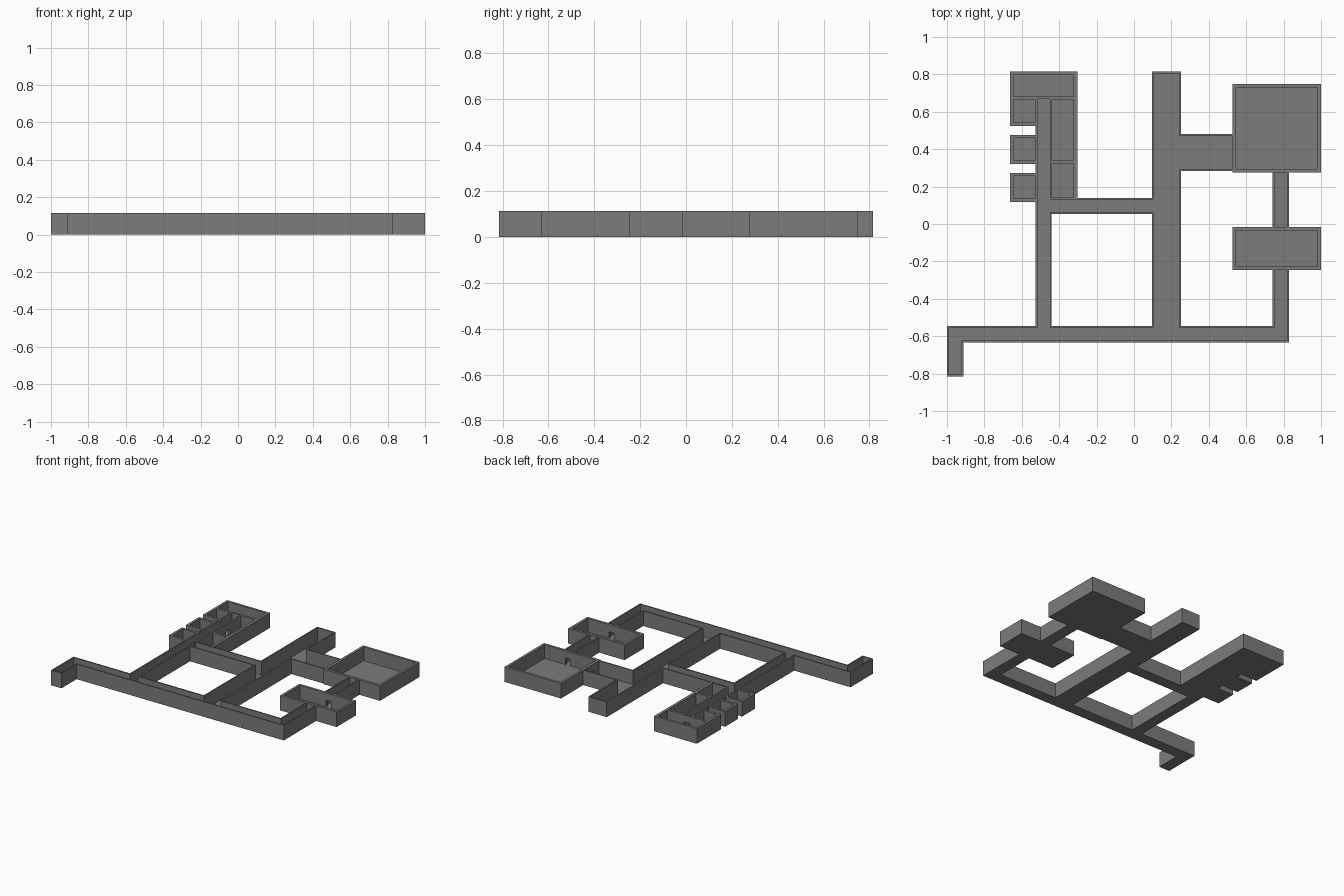
import bpy, bmesh, math

if "Cube" in bpy.data.objects:
    bpy.data.objects.remove(bpy.data.objects["Cube"])

H, FLOOR, DOOR = 0.114, 0.01, 0.06    # wall top, floor top, door top
T = 0.01                              # corridor wall thickness

# Dark stone grey
stone = bpy.data.materials.new("dark_grey")
stone.diffuse_color = (0.2, 0.2, 0.2, 1)
stone.use_nodes = True
stone.node_tree.nodes["Principled BSDF"].inputs["Base Color"].default_value = stone.diffuse_color


def inside(p, boxes):
    return any(b[0] < p[0] < b[1] and b[2] < p[1] < b[3] for b in boxes)


def build(name, outer, inner, doors):
    """Solid outer footprints, hollowed above the floor by inner rectangles,
    with low door openings. Boxes are (x0, x1, y0, y1)."""
    allb = outer + inner + doors
    xs = sorted({round(v, 4) for b in allb for v in b[:2]})
    ys = sorted({round(v, 4) for b in allb for v in b[2:]})
    zs = [0, FLOOR, DOOR, H]
    axes = (xs, ys, zs)

    def solid(i, j, k):
        idx = (i, j, k)
        if any(n < 0 or n >= len(a) - 1 for n, a in zip(idx, axes)):
            return False
        c = [(a[n] + a[n + 1]) / 2 for n, a in zip(idx, axes)]
        if not inside(c, outer):
            return False
        if k == 0:
            return True
        return not (inside(c, inner) or (k == 1 and inside(c, doors)))

    bm = bmesh.new()
    cache = {}

    def vert(key):
        if key not in cache:
            cache[key] = bm.verts.new([axes[a][key[a]] for a in range(3)])
        return cache[key]

    for i in range(len(xs) - 1):
        for j in range(len(ys) - 1):
            for k in range(3):
                if not solid(i, j, k):
                    continue
                for a in range(3):
                    for s in (0, 1):
                        nb = [i, j, k]
                        nb[a] += 2 * s - 1
                        if solid(*nb):
                            continue
                        u, v = (a + 1) % 3, (a + 2) % 3
                        loop = []
                        for du, dv in ((0, 0), (1, 0), (1, 1), (0, 1)):
                            key = [i, j, k]
                            key[a] += s
                            key[u] += du
                            key[v] += dv
                            loop.append(vert(tuple(key)))
                        bm.faces.new(loop if s else loop[::-1])
    bmesh.ops.dissolve_limit(bm, angle_limit=math.radians(1),
                             verts=bm.verts[:], edges=bm.edges[:])
    bmesh.ops.triangulate(bm, faces=[f for f in bm.faces if len(f.verts) > 4])
    me = bpy.data.meshes.new(name)
    bm.to_mesh(me)
    bm.free()
    me.materials.append(stone)
    ob = bpy.data.objects.new(name, me)
    bpy.context.collection.objects.link(ob)
    return ob


# Door openings shared by every part
left_y, right_y = (0.6, 0.4, 0.195), (0.505, 0.23)
doors = [(-0.55, -0.51, y - 0.025, y + 0.025) for y in left_y]
doors += [(-0.46, -0.43, y - 0.025, y + 0.025) for y in right_y]
doors += [(-0.51, -0.46, 0.66, 0.69)]
doors += [(0.765, 0.805, y - 0.02, y + 0.02) for y in (0.286, -0.022, -0.236)]
doors += [(0.515, 0.55, 0.355, 0.41)]

# Corridors: outer footprints, shrunk by the wall thickness to hollow them
halls = [(-0.527, -0.44, -0.633, 0.679),   # west hall
         (-0.527, 0.25, 0.053, 0.14),      # cross hall
         (0.095, 0.25, -0.633, 0.815),     # wide main hall
         (0.095, 0.525 + T, 0.283, 0.48),  # wing hall
         (0.74, 0.828, -0.633, -0.245 + T),  # east hall
         (-1.0, 0.828, -0.633, -0.545),    # south hall
         (-1.0, -0.912, -0.815, -0.545)]   # entrance stub
link = (0.74, 0.828, -0.015, 0.275)        # hall between the two east rooms


def shrink(b, t=T):
    return (b[0] + t, b[1] - t, b[2] + t, b[3] - t)


build("corridors", halls, [shrink(b) for b in halls], doors)
build("east_link_corridor", [link],
      [(link[0] + T, link[1] - T, link[2], link[3])], doors)

# East rooms
for name, box in (("large_room", (0.527, 1.0, 0.275, 0.748)),
                  ("small_room", (0.527, 1.0, -0.246, -0.015))):
    build(name, [box], [shrink(box, 0.019)], doors)

# Cell block: end room, three small cells, two long cells beside the west hall
build("end_room", [(-0.662, -0.302, 0.679, 0.815)],
      [(-0.643, -0.323, 0.681, 0.797)], doors)
cells = [(-0.662, -0.527, 0.524, 0.679), (-0.662, -0.527, 0.322, 0.477),
         (-0.662, -0.527, 0.118, 0.273)]
build("small_cells", cells,
      [(-0.643, -0.529, b[2] + 0.018, b[2] + 0.138) for b in cells], doors)
build("long_cells", [(-0.44, -0.302, 0.14, 0.679)],
      [(-0.438, -0.323, 0.342, 0.663), (-0.438, -0.323, 0.142, 0.323)], doors)
